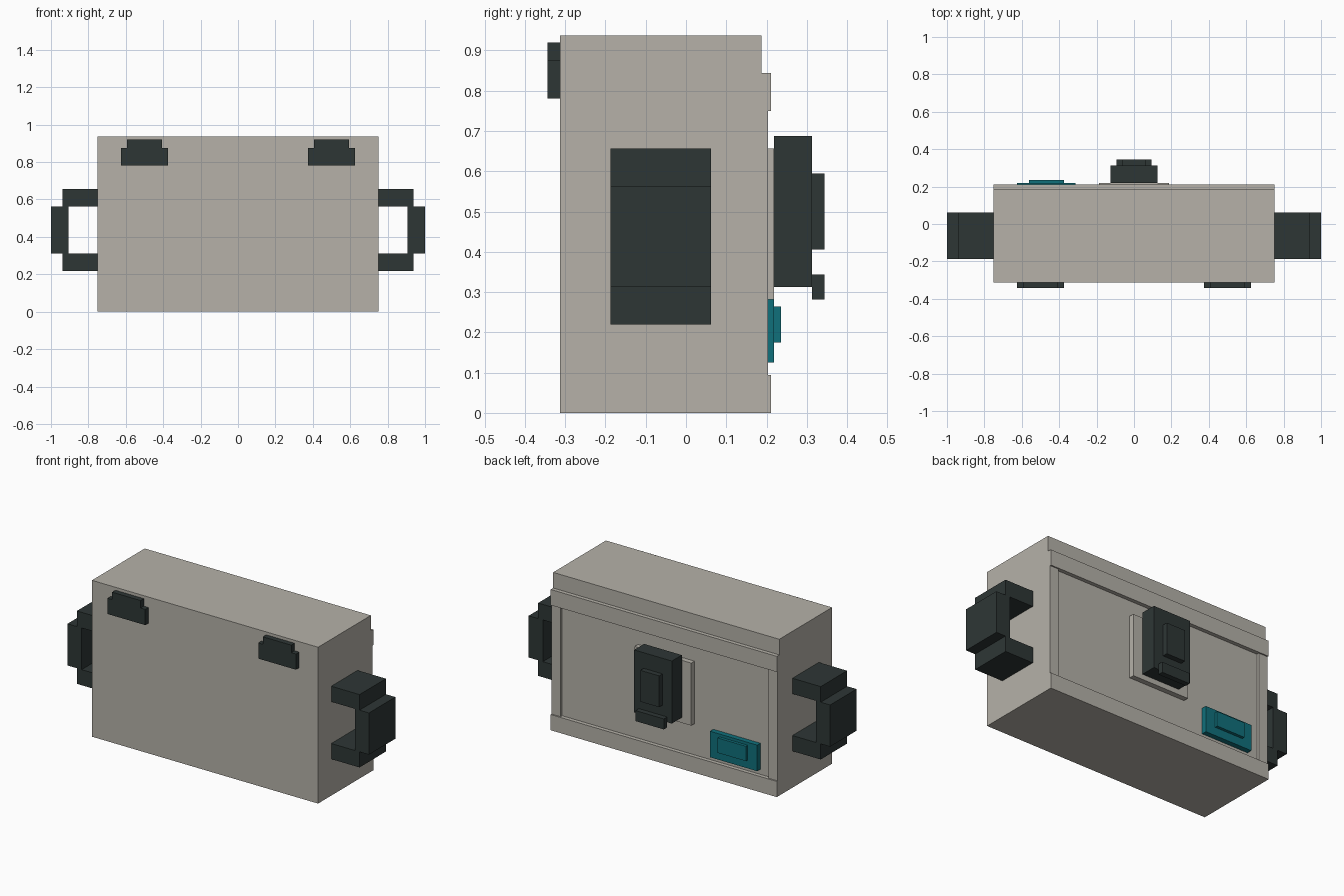
import bpy
import bmesh
from mathutils import Matrix, Vector

if "Cube" in bpy.data.objects:
    bpy.data.objects.remove(bpy.data.objects["Cube"], do_unlink=True)


def material(name, rgb):
    mat = bpy.data.materials.new(name)
    mat.use_nodes = True
    colour = (*rgb, 1.0)
    mat.diffuse_color = colour
    bsdf = mat.node_tree.nodes["Principled BSDF"]
    bsdf.inputs["Base Color"].default_value = colour
    bsdf.inputs["Roughness"].default_value = 0.8
    return mat


GREY = material("warm grey", (0.465, 0.443, 0.395))
DARK = material("dark slate", (0.027, 0.037, 0.036))
TEAL = material("teal", (0.005, 0.162, 0.198))


def boxes(name, mat, *extents):
    """One object made of boxes, each given as (x0, x1), (y0, y1), (z0, z1)."""
    bm = bmesh.new()
    for ext in extents:
        size = Vector([hi - lo for lo, hi in ext])
        centre = Vector([(hi + lo) / 2 for lo, hi in ext])
        bmesh.ops.create_cube(bm, size=1, matrix=Matrix.Translation(centre) @ Matrix.Diagonal((*size, 1)))
    mesh = bpy.data.meshes.new(name)
    bm.to_mesh(mesh)
    bm.free()
    mesh.materials.append(mat)
    obj = bpy.data.objects.new(name, mesh)
    bpy.context.collection.objects.link(obj)
    return obj


def span(centre, half):
    return (centre - half, centre + half)


def side_span(side, a, b):
    return tuple(sorted((side * a, side * b)))


BACK = 0.1875    # recessed panel and lid plane
FRONT = -0.3125

# Case and the raised frame around the back panel
boxes("case", GREY, ((-0.75, 0.75), (FRONT, BACK), (0, 0.9375)))
boxes("upper_trim", GREY, ((-0.75, 0.75), (BACK, 0.211), (0.75, 0.844)))
boxes("lower_trim", GREY, ((-0.75, 0.75), (BACK, 0.211), (0, 0.094)))

for side, label in ((1, "left"), (-1, "right")):
    boxes(label + "_trim", GREY, (side_span(side, 0.69, 0.75), (BACK, 0.203), (0.094, 0.75)))

    # Carrying handle: two arms and an outer grip
    grip_y = (-0.1875, 0.0625)
    arm_x = side_span(side, 0.75, 0.9375)
    boxes(label + "_handle", DARK,
          (arm_x, grip_y, (0.219, 0.3125)),
          (arm_x, grip_y, (0.5625, 0.656)),
          (side_span(side, 0.906, 1.0), grip_y, (0.3125, 0.5625)))

    # Stepped hinge on the front
    hinge_y = (FRONT - 0.031, FRONT)
    boxes(label + "_hinge", DARK,
          (span(side * 0.5, 0.125), hinge_y, (0.781, 0.875)),
          (span(side * 0.5, 0.094), hinge_y, (0.875, 0.92)))

# Latch on its backing plate
boxes("latch_plate", GREY, (span(0, 0.1875), (BACK, 0.2185), (0.281, 0.656)))
boxes("latch", DARK,
      (span(0, 0.125), (0.2185, 0.3125), (0.3125, 0.6875)),
      (span(0, 0.0625), (0.3125, 0.344), (0.406, 0.594)),
      (span(0, 0.094), (0.3125, 0.344), (0.281, 0.344)))

# Raised badge in the lower corner
boxes("badge", TEAL,
      ((-0.625, -0.3125), (BACK, 0.2185), (0.125, 0.281)),
      ((-0.5625, -0.375), (0.2185, 0.236), (0.175, 0.264)))
